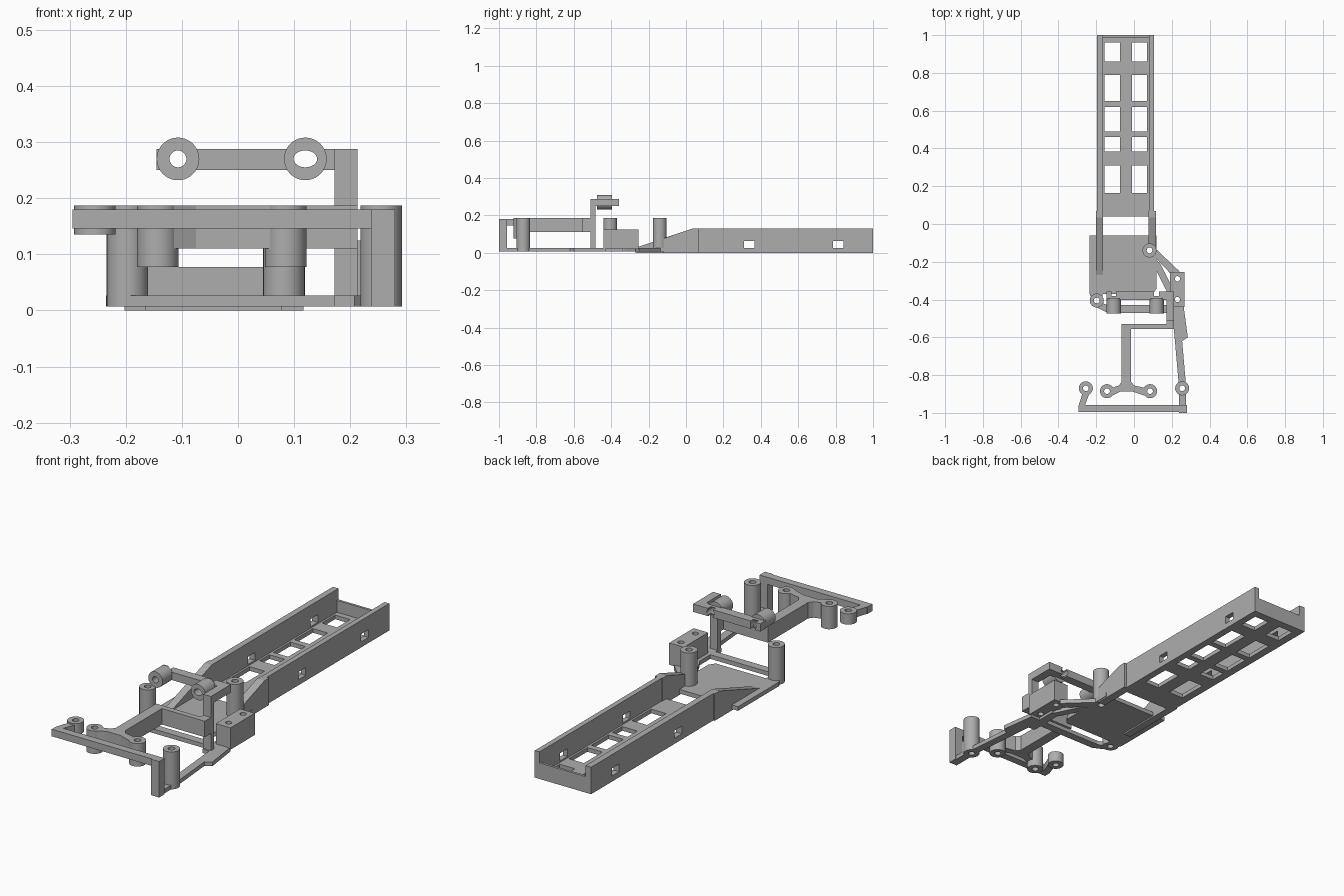
import bpy, bmesh, math
from mathutils import Matrix, Vector

cube = bpy.data.objects.get("Cube")
if cube:
    bpy.data.objects.remove(cube, do_unlink=True)

grey = bpy.data.materials.new("plain grey")
grey.use_nodes = True
COLOUR = (0.42, 0.42, 0.42, 1)
grey.diffuse_color = COLOUR
grey.node_tree.nodes["Principled BSDF"].inputs["Base Color"].default_value = COLOUR


def finish(name, bm):
    bmesh.ops.recalc_face_normals(bm, faces=bm.faces)
    mesh = bpy.data.meshes.new(name)
    bm.to_mesh(mesh)
    bm.free()
    mesh.materials.append(grey)
    ob = bpy.data.objects.new(name, mesh)
    bpy.context.scene.collection.objects.link(ob)
    return ob


def prism(name, pts, lo, hi, axis="z"):
    """Extrude an outline along z, or a (y, z) outline along x."""
    bm = bmesh.new()
    place = (lambda a, b: (a, b, lo)) if axis == "z" else (lambda a, b: (lo, a, b))
    face = bm.faces.new([bm.verts.new(place(a, b)) for a, b in pts])
    ext = bmesh.ops.extrude_face_region(bm, geom=[face])
    step = Vector((0, 0, hi - lo)) if axis == "z" else Vector((hi - lo, 0, 0))
    bmesh.ops.translate(bm, vec=step, verts=[v for v in ext["geom"] if isinstance(v, bmesh.types.BMVert)])
    return finish(name, bm)


def box(name, x0, x1, y0, y1, z0, z1):
    return prism(name, [(x0, y0), (x1, y0), (x1, y1), (x0, y1)], z0, z1)


def cylinder(name, x, y, r, z0, z1, stretch=1.0):
    n = 40
    pts = [(x + stretch * r * math.cos(i * math.tau / n), y + r * math.sin(i * math.tau / n)) for i in range(n)]
    return prism(name, pts, z0, z1)


def lie_along_y(ob, x, z, y):
    """Turn an upright part modelled at the origin so it runs along y."""
    ob.data.transform(Matrix.Translation((x, y, z)) @ Matrix.Rotation(math.pi / 2, 4, "X"))
    return ob


def cut(ob, cutters):
    for c in cutters:
        c.hide_render = True
        mod = ob.modifiers.new("cut", "BOOLEAN")
        mod.operation, mod.solver, mod.object = "DIFFERENCE", "EXACT", c
    deps = bpy.context.evaluated_depsgraph_get()
    mesh = bpy.data.meshes.new_from_object(ob.evaluated_get(deps))
    ob.modifiers.clear()
    ob.data = mesh
    for c in cutters:
        bpy.data.objects.remove(c, do_unlink=True)
    return ob


def smooth(ob):
    bpy.ops.object.select_all(action="DESELECT")
    ob.select_set(True)
    bpy.context.view_layer.objects.active = ob
    bpy.ops.object.shade_smooth_by_angle(angle=math.radians(35))


def post(name, x, y, z0, z1):
    ob = cylinder(name, x, y, 0.037, z0, z1)
    smooth(cut(ob, [cylinder("cutter", x, y, 0.015, z0 - 0.1, z1 + 0.1)]))


def bore(x, y):
    return cylinder("cutter", x, y, 0.015, -0.1, 0.4)


# Long tray: floor with two columns of openings, slotted walls, low end wall
rows = [(0.165, 0.31), (0.385, 0.46), (0.49, 0.62), (0.65, 0.79), (0.86, 0.96)]
cut(box("tray_floor", -0.19, 0.1, 0.04, 1, 0, 0.02),
    [box("cutter", x, x + 0.08, a, b, -0.1, 0.1) for x in (-0.155, -0.01) for a, b in rows])
for side, x0, x1 in (("right", -0.195, -0.165), ("left", 0.08, 0.105)):
    cut(box(side + "_tray_wall", x0, x1, 0.04, 1, 0, 0.13),
        [box("cutter", x0 - 0.1, x1 + 0.1, y, y + 0.055, 0.027, 0.064) for y in (0.31, 0.787)])
box("tray_end_wall", -0.17, 0.085, 0.988, 1, 0, 0.077)

# Sloping gussets joining the tray to the base plate
prism("right_gusset", [(0.07, 0), (0.07, 0.13), (0.035, 0.13), (-0.27, 0.027), (-0.27, 0)], -0.202, -0.165, "x")
prism("left_gusset", [(0.07, 0), (0.07, 0.13), (0.035, 0.13), (-0.12, 0.077), (-0.12, 0)], 0.077, 0.117, "x")

# Base plate with its struts
LOW = (0.007, 0.027)
POST_A, POST_B, POST_C = (-0.197, -0.405), (0.082, -0.14), (0.255, -0.87)
cut(prism("base_plate", [(-0.235, -0.06), (0.12, -0.06), (0.12, -0.34), (0.1, -0.37), (-0.165, -0.37),
                         (-0.17, -0.405), (-0.22, -0.405), (-0.235, -0.37)], *LOW), [bore(*POST_A), bore(*POST_B)])
prism("outer_brace", [(0.11, -0.175), (0.119, -0.135), (0.24, -0.25), (0.2, -0.27)], *LOW)
prism("inner_brace", [(0.12, -0.19), (0.145, -0.22), (0.2, -0.33), (0.2, -0.38), (0.165, -0.34), (0.12, -0.25)], *LOW)
prism("cross_strut", [(-0.215, -0.432), (-0.165, -0.42), (-0.14, -0.43), (0.22, -0.43), (0.22, -0.47), (-0.14, -0.47)], *LOW)
box("short_link", 0.172, 0.213, -0.515, -0.34, *LOW)
cut(prism("long_arm", [(0.2, -0.43), (0.262, -0.43), (0.285, -0.6), (0.255, -0.62), (0.275, -0.85),
                       (0.275, -0.99), (0.237, -0.99), (0.237, -0.85)], *LOW), [bore(*POST_C)])
for name, (x, y) in (("rear_post", POST_B), ("middle_post", POST_A), ("front_post", POST_C)):
    post(name, x, y, 0.007, 0.187)

# Drilled mounting block
cut(box("mounting_block", 0.19, 0.268, -0.44, -0.255, 0.02, 0.125),
    [cylinder("cutter", 0.23, y, 0.014, -0.1, 0.3) for y in (-0.29, -0.4)])

# Front bar with its leg and end ring
box("front_bar", -0.295, 0.28, -0.995, -0.958, 0.146, 0.18)
box("front_leg", 0.237, 0.28, -1, -0.958, 0.007, 0.18)
prism("ring_arm", [(-0.295, -0.965), (-0.262, -0.965), (-0.235, -0.895), (-0.272, -0.895)], 0.146, 0.18)
post("end_ring", -0.255, -0.87, 0.135, 0.187)

# Forked bracket with two sleeves
prism("bracket", [(-0.065, -0.53), (-0.065, -0.835), (-0.08, -0.855), (-0.118, -0.868), (-0.118, -0.91), (-0.075, -0.888),
                  (-0.005, -0.888), (0.06, -0.91), (0.06, -0.868), (0, -0.855), (-0.015, -0.835), (-0.015, -0.557),
                  (0.213, -0.557), (0.213, -0.505), (0.172, -0.505), (0.172, -0.53)], 0.11, 0.187)
for side, x in (("right", -0.143), ("left", 0.085)):
    post(side + "_sleeve", x, -0.885, 0.077, 0.187)

# Upright carrying the raised bar and its two horizontal rings
box("upright", 0.172, 0.213, -0.51, -0.485, 0.007, 0.288)
box("upper_arm", 0.172, 0.213, -0.51, -0.358, 0.25, 0.288)
rings = (("right", -0.107, 1.0), ("left", 0.12, 1.4))
cutters = []
for side, x, stretch in rings:
    cutters.append(lie_along_y(cylinder("cutter", 0, 0, 0.015, -0.2, 0.2, stretch), x, 0.27, -0.4))
    cutters.append(box("cutter", x - 0.013, x + 0.013, -0.38, -0.3, 0.2, 0.35))
cut(box("raised_bar", -0.145, 0.172, -0.402, -0.358, 0.25, 0.288), cutters)
for side, x, stretch in rings:
    ring = lie_along_y(cylinder(side + "_upper_ring", 0, 0, 0.038, 0, 0.08), x, 0.27, -0.395)
    smooth(cut(ring, [lie_along_y(cylinder("cutter", 0, 0, 0.015, -0.2, 0.2, stretch), x, 0.27, -0.4)]))
